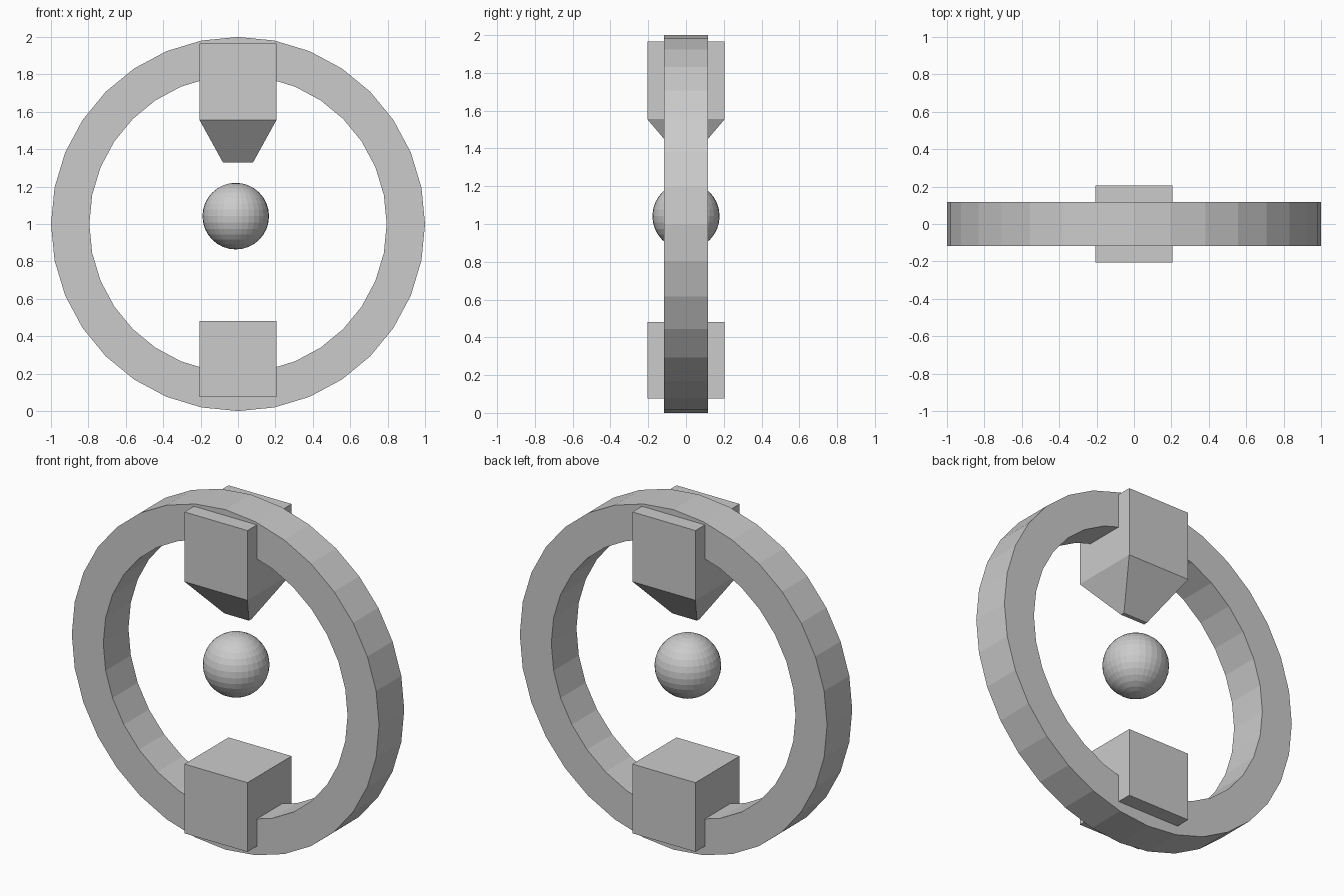
import bpy, bmesh
from math import cos, sin, tau

if "Cube" in bpy.data.objects:
    bpy.data.objects.remove(bpy.data.objects["Cube"])


def make_object(name, bm):
    bmesh.ops.recalc_face_normals(bm, faces=bm.faces)
    mesh = bpy.data.meshes.new(name)
    bm.to_mesh(mesh)
    bm.free()
    obj = bpy.data.objects.new(name, mesh)
    bpy.context.collection.objects.link(obj)
    return obj


def ring(name, outer, inner, half_depth, z, sides):
    # rectangular section swept round the y axis
    bm = bmesh.new()
    section = [(outer, -half_depth), (outer, half_depth),
               (inner, half_depth), (inner, -half_depth)]
    loops = [[bm.verts.new((r * cos(tau * i / sides), y, z + r * sin(tau * i / sides)))
              for r, y in section] for i in range(sides)]
    for i in range(sides):
        a, b = loops[i], loops[(i + 1) % sides]
        for j in range(4):
            k = (j + 1) % 4
            bm.faces.new((a[j], a[k], b[k], b[j]))
    return make_object(name, bm)


def block(name, levels):
    # stacked rectangles (half width, half depth, z), capped at both ends
    bm = bmesh.new()
    rects = [[bm.verts.new((sx * w, sy * d, z))
              for sx, sy in ((-1, -1), (1, -1), (1, 1), (-1, 1))] for w, d, z in levels]
    for a, b in zip(rects, rects[1:]):
        for j in range(4):
            k = (j + 1) % 4
            bm.faces.new((a[j], a[k], b[k], b[j]))
    bm.faces.new(rects[0])
    bm.faces.new(rects[-1])
    return make_object(name, bm)


# Outer hoop
ring("hoop", 1.0, 0.795, 0.117, 1.0, 32)

# Lower cube, and upper cube tapering to a blunt chisel tip
block("lower_block", [(0.205, 0.205, 0.075), (0.205, 0.205, 0.482)])
block("upper_block", [(0.08, 0.012, 1.328), (0.205, 0.205, 1.555), (0.205, 0.205, 1.965)])

# Floating ball in the middle
bpy.ops.mesh.primitive_uv_sphere_add(segments=32, ring_count=16, radius=0.178,
                                     location=(-0.012, 0, 1.042))
bpy.context.object.name = "ball"
